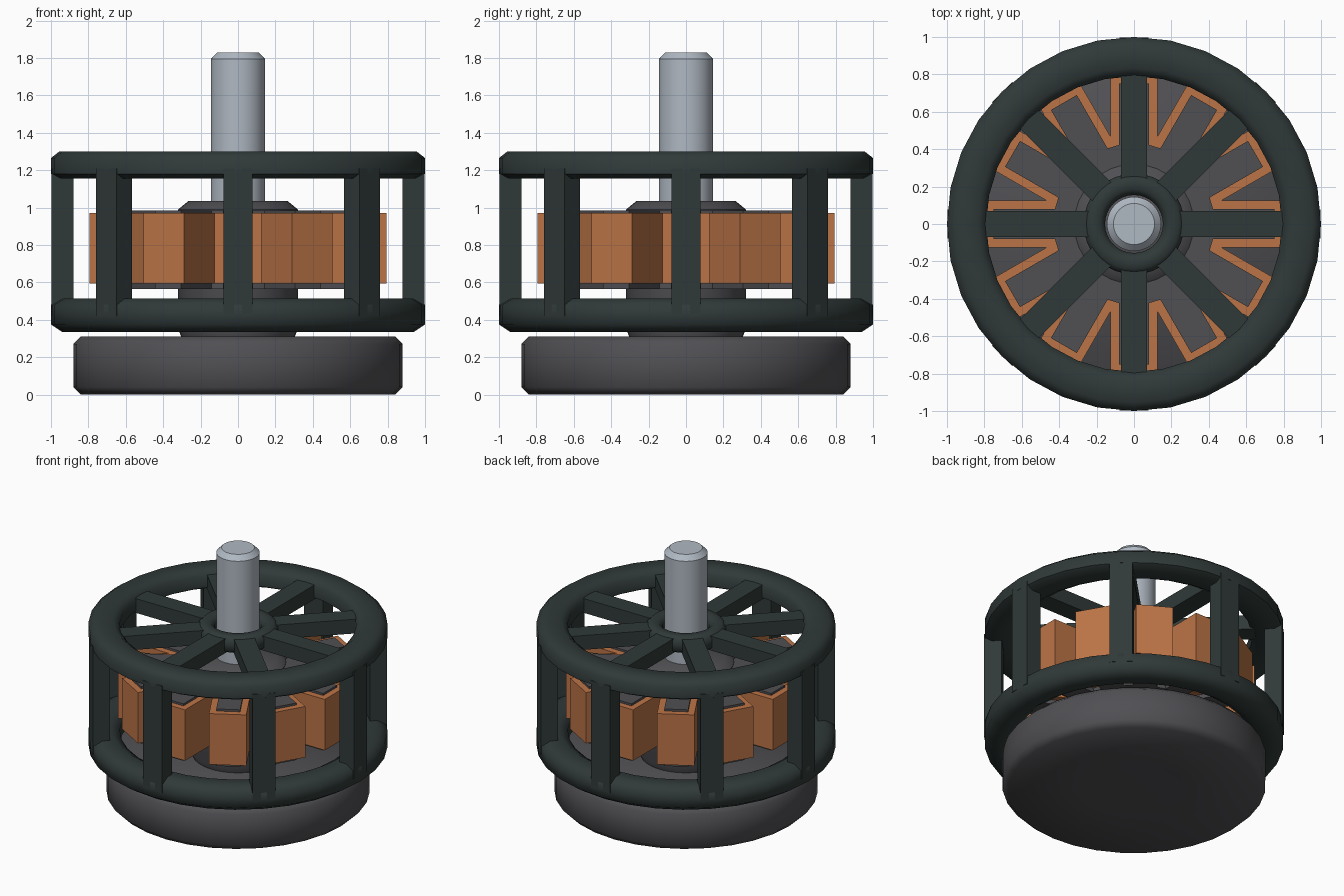
import bpy, bmesh, math
from mathutils import Matrix

cube = bpy.data.objects.get("Cube")
if cube:
    bpy.data.objects.remove(cube, do_unlink=True)


def material(name, rgb):
    m = bpy.data.materials.new(name)
    m.use_nodes = True
    m.diffuse_color = (*rgb, 1)
    m.node_tree.nodes["Principled BSDF"].inputs["Base Color"].default_value = (*rgb, 1)
    return m


CAGE = material("dark green grey", (0.029, 0.042, 0.040))
IRON = material("iron grey", (0.080, 0.078, 0.086))
COPPER = material("copper orange", (0.50, 0.175, 0.062))
STEEL = material("pale steel", (0.43, 0.48, 0.54))


def finish(name, bm, mat, smooth=None):
    bmesh.ops.recalc_face_normals(bm, faces=bm.faces)
    mesh = bpy.data.meshes.new(name)
    bm.to_mesh(mesh)
    bm.free()
    mesh.materials.append(mat)
    ob = bpy.data.objects.new(name, mesh)
    bpy.context.collection.objects.link(ob)
    if smooth:
        bpy.ops.object.select_all(action="DESELECT")
        ob.select_set(True)
        bpy.context.view_layer.objects.active = ob
        bpy.ops.object.shade_smooth_by_angle(angle=math.radians(smooth))
    return ob


def lathe(name, profile, mat, closed=False, steps=32, smooth=50):
    """Spin (radius, height) points around z; closed makes a ring."""
    bm = bmesh.new()
    verts = [bm.verts.new((r, 0, z)) for r, z in profile]
    pairs = list(zip(verts, verts[1:]))
    if closed:
        pairs.append((verts[-1], verts[0]))
    edges = [bm.edges.new(p) for p in pairs]
    bmesh.ops.spin(bm, geom=verts + edges, cent=(0, 0, 0), axis=(0, 0, 1),
                   angle=math.tau, steps=steps, use_merge=True)
    bmesh.ops.remove_doubles(bm, verts=bm.verts, dist=0.0005)
    return finish(name, bm, mat, smooth)


def ring_profile(r0, r1, z0, z1, cr, top, bottom):
    """Chamfered rectangle for a ring section."""
    return [(r0, z0 + bottom), (r0 + cr, z0), (r1 - cr, z0), (r1, z0 + bottom),
            (r1, z1 - top), (r1 - cr, z1), (r0 + cr, z1), (r0, z1 - top)]


def radial_boxes(name, count, r0, r1, width, z0, z1, mat):
    """Boxes pointing outwards, repeated around z."""
    bm = bmesh.new()
    for i in range(count):
        place = (Matrix.Rotation(math.tau * i / count, 4, "Z")
                 @ Matrix.Translation(((r0 + r1) / 2, 0, (z0 + z1) / 2))
                 @ Matrix.Diagonal((r1 - r0, width, z1 - z0, 1)))
        bmesh.ops.create_cube(bm, size=1, matrix=place)
    return finish(name, bm, mat)


# Base with a shallow dished underside
lathe("base", [(0, 0.03), (0.33, 0.03), (0.84, 0), (0.88, 0.04), (0.88, 0.27),
               (0.84, 0.31), (0, 0.31)], IRON, smooth=60)

# Central bearing and shaft
lathe("bearing", [(0, 0.30), (0.30, 0.30), (0.32, 0.35), (0.32, 0.99),
                  (0.265, 1.035), (0, 1.035)], IRON)
lathe("shaft", [(0, 0.30), (0.145, 0.30), (0.145, 1.795), (0.11, 1.83), (0, 1.83)],
      STEEL, smooth=40)

# Stator core, teeth and windings
lathe("stator_yoke", [(0, 0.565), (0.43, 0.565), (0.43, 0.983), (0, 0.983)], IRON)
radial_boxes("stator_teeth", 12, 0.25, 0.75, 0.16, 0.565, 0.985, IRON)
radial_boxes("windings", 12, 0.40, 0.795, 0.25, 0.595, 0.97, COPPER)

# Cage: two rings, posts, spokes and hub
lathe("upper_ring", ring_profile(0.79, 1.0, 1.155, 1.30, 0.045, 0.035, 0.025),
      CAGE, closed=True, smooth=60)
lathe("lower_ring", ring_profile(0.79, 1.0, 0.335, 0.515, 0.06, 0.035, 0.04),
      CAGE, closed=True, smooth=60)
lathe("hub", ring_profile(0.155, 0.27, 1.165, 1.285, 0.03, 0.03, 0.02),
      CAGE, closed=True, smooth=60)
radial_boxes("posts", 8, 0.88, 0.998, 0.155, 0.42, 1.21, CAGE)
radial_boxes("spokes", 8, 0.21, 0.81, 0.14, 1.165, 1.27, CAGE)
